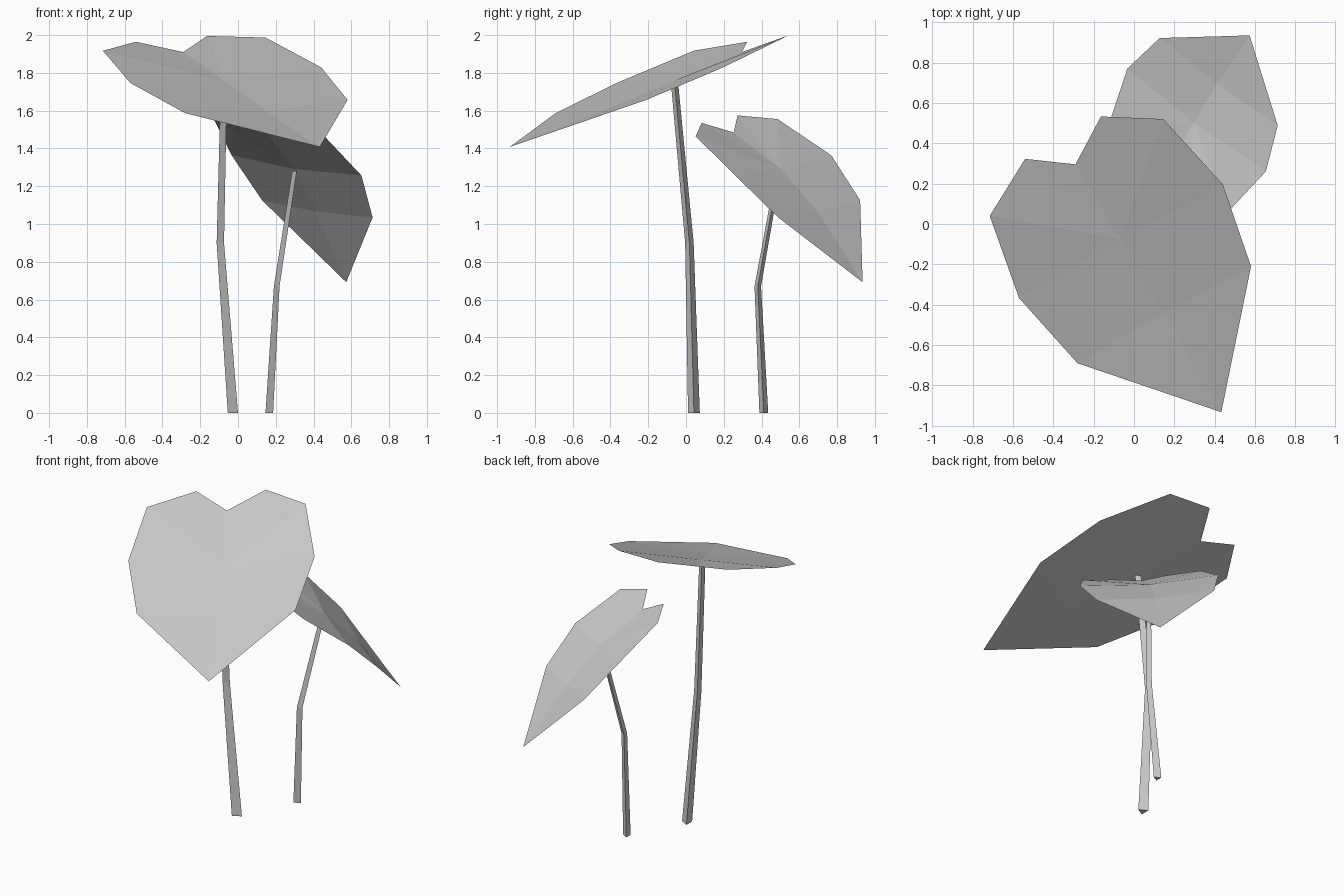
import bpy
from math import cos, sin, tau
from mathutils import Vector

cube = bpy.data.objects.get("Cube")
if cube:
    bpy.data.objects.remove(cube, do_unlink=True)

grey = bpy.data.materials.new("plain grey")
grey.use_nodes = True
COLOUR = (0.6, 0.6, 0.6, 1)
grey.diffuse_color = COLOUR
grey.node_tree.nodes["Principled BSDF"].inputs["Base Color"].default_value = COLOUR


def add_mesh(name, verts, faces):
    mesh = bpy.data.meshes.new(name)
    mesh.from_pydata([tuple(v) for v in verts], [], faces)
    mesh.materials.append(grey)
    obj = bpy.data.objects.new(name, mesh)
    bpy.context.collection.objects.link(obj)
    return obj


# Half widths of the heart, from near the tip to the top of the lobes,
# and how far the midrib sinks at each of its points
HALF_WIDTHS = (0.494, 0.58, 0.494, 0.216)
FOLDS = (0.025, 0.035, 0.045)


def leaf(name, tip, stations, across, scale):
    """Heart-shaped sheet: stations are the centres between paired rim points."""
    mids = [Vector(p) for p in stations]
    across = Vector(across).normalized()
    up = across.cross(mids[2] - mids[0]).normalized()
    ribs = [m - up * f * scale for m, f in zip(mids, FOLDS)]
    verts = [Vector(tip)] + ribs
    for side in (-1, 1):
        verts += [m + across * side * w * scale for m, w in zip(mids, HALF_WIDTHS)]
    faces = []
    for s, flip in ((4, True), (8, False)):
        half = [(0, s, 1), (1, s, s + 1, 2), (2, s + 1, s + 2),
                (2, s + 2, s + 3), (2, s + 3, 3)]
        faces += [f[::-1] if flip else f for f in half]
    return add_mesh(name, verts, faces)


def stem(name, rings, sides=3):
    """Tapered three-sided stalk through rings of (centre, radius)."""
    verts, faces = [], []
    for centre, r in rings:
        for i in range(sides):
            a = tau * i / sides
            verts.append(Vector(centre) + Vector((cos(a), sin(a), 0)) * r)
    for k in range(len(rings) - 1):
        for i in range(sides):
            a, b = k * sides + i, k * sides + (i + 1) % sides
            faces.append((a, b, b + sides, a + sides))
    faces.append(tuple(reversed(range(sides))))
    faces.append(tuple(range(len(verts) - sides, len(verts))))
    return add_mesh(name, verts, faces)


# Tall plant
leaf("large_leaf", (0.433, -0.933, 1.408),
     [(0.15, -0.45, 1.622), (-0.065, -0.085, 1.788),
      (-0.285, 0.28, 1.952), (-0.352, 0.428, 1.98)],
     (0.86, 0.48, 0.07), 1.0)
stem("large_stem", [((-0.036, 0.042, 0), 0.036),
                    ((-0.1, 0.018, 0.9), 0.026),
                    ((-0.08, -0.06, 1.74), 0.022)])

# Short plant with a drooping leaf
leaf("small_leaf", (0.573, 0.935, 0.692),
     [(0.42, 0.705, 1.08), (0.31, 0.515, 1.31),
      (0.165, 0.268, 1.51), (0.105, 0.178, 1.555)],
     (-0.58, 0.43, 0.09), 0.743)
stem("small_stem", [((0.159, 0.412, 0), 0.027),
                    ((0.2, 0.38, 0.67), 0.02),
                    ((0.295, 0.49, 1.28), 0.016)])
